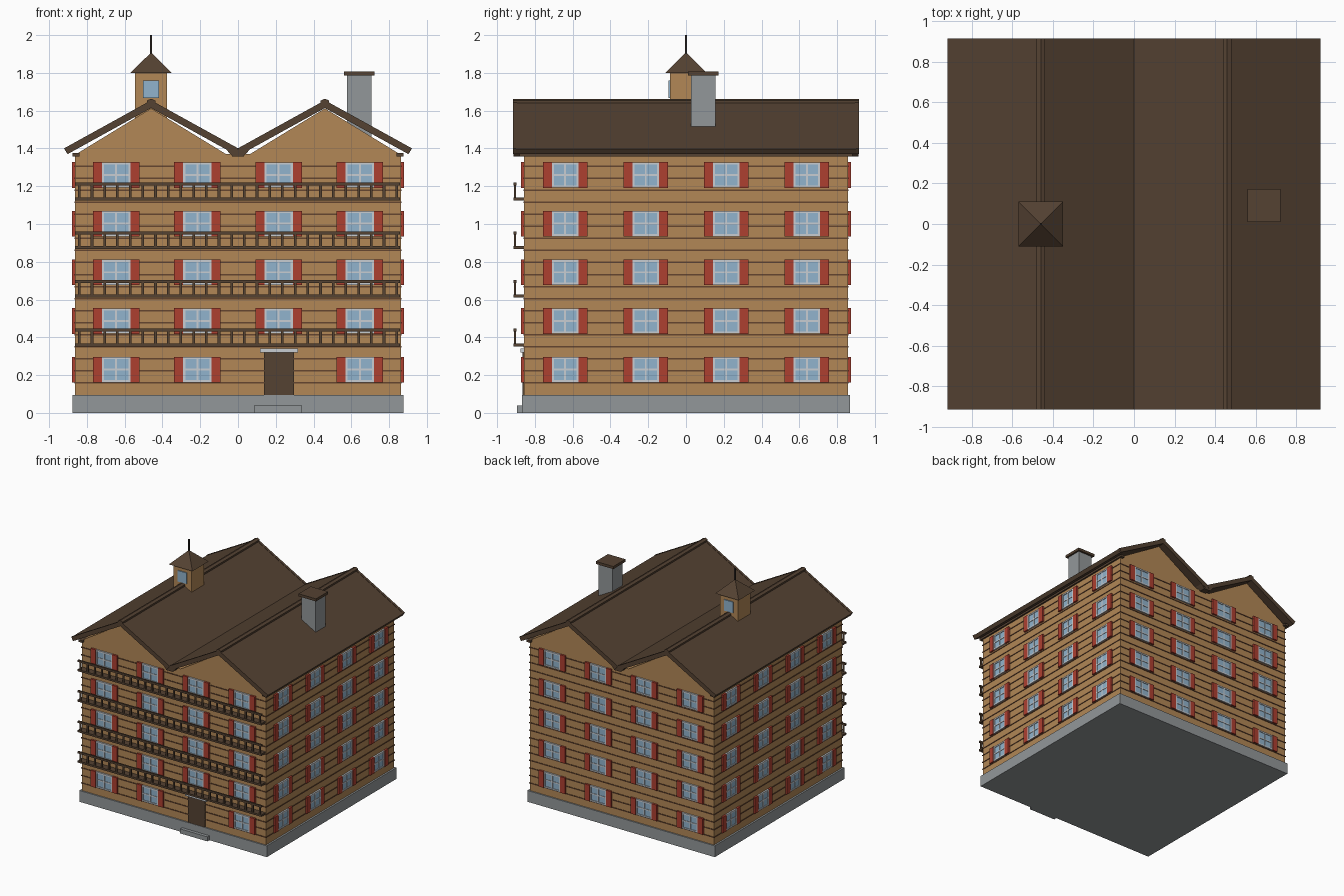
import bpy, bmesh
from mathutils import Vector

if "Cube" in bpy.data.objects:
    bpy.data.objects.remove(bpy.data.objects["Cube"])


def material(name, rgb):
    m = bpy.data.materials.new(name)
    m.diffuse_color = (*rgb, 1)
    m.use_nodes = True
    m.node_tree.nodes["Principled BSDF"].inputs["Base Color"].default_value = m.diffuse_color
    return m


WOOD = material("honey wood", (0.445, 0.242, 0.093))
ROOF = material("dark brown", (0.089, 0.054, 0.032))
SEAM = material("seam brown", (0.130, 0.058, 0.028))
STONE = material("grey stone", (0.29, 0.31, 0.32))
RED = material("shutter red", (0.42, 0.050, 0.030))
GLASS = material("pale blue glass", (0.283, 0.456, 0.610))
TRIM = material("light trim", (0.58, 0.61, 0.645))
IRON = material("dark iron", (0.03, 0.022, 0.018))

BX, BY = 0.862, 0.857          # half size of the walls
Z0, Z1 = 0.095, 1.37           # wall bottom and top


def finish(name, bm, mat):
    bmesh.ops.recalc_face_normals(bm, faces=bm.faces)
    me = bpy.data.meshes.new(name)
    bm.to_mesh(me)
    bm.free()
    me.materials.append(mat)
    ob = bpy.data.objects.new(name, me)
    bpy.context.collection.objects.link(ob)
    return ob


def add_box(bm, x0, x1, y0, y1, z0, z1):
    lo = Vector((min(x0, x1), min(y0, y1), z0))
    hi = Vector((max(x0, x1), max(y0, y1), z1))
    size, mid = hi - lo, (hi + lo) / 2
    for v in bmesh.ops.create_cube(bm, size=1)["verts"]:
        v.co = Vector(a * b for a, b in zip(v.co, size)) + mid


def boxes(name, mat, items):
    bm = bmesh.new()
    for it in items:
        add_box(bm, *it)
    return finish(name, bm, mat)


def extrude_y(name, mat, profile, y0, y1):
    bm = bmesh.new()
    face = bm.faces.new([bm.verts.new((x, y0, z)) for x, z in profile])
    ext = bmesh.ops.extrude_face_region(bm, geom=[face])["geom"]
    bmesh.ops.translate(bm, vec=(0, y1 - y0, 0),
                        verts=[g for g in ext if isinstance(g, bmesh.types.BMVert)])
    return finish(name, bm, mat)


def on_wall(side, u, z, w, h, depth):
    """Box extents for a plate standing out from one of the four walls."""
    a, b, c, d = u - w / 2, u + w / 2, z - h / 2, z + h / 2
    if side in ("front", "back"):
        s = -1 if side == "front" else 1
        return (a, b, s * (BY - 0.005), s * (BY + depth), c, d)
    s = -1 if side == "left" else 1
    return (s * (BX - 0.005), s * (BX + depth), a, b, c, d)


# plinth, entrance step and log walls
boxes("plinth", STONE, [(-0.877, 0.877, -0.868, 0.868, 0, Z0)])
boxes("entrance_step", STONE, [(0.085, 0.34, -0.895, -0.85, 0, 0.038)])
boxes("walls", WOOD, [(-BX, BX, -BY, BY, Z0, Z1)])

# dark seams between the logs
pitch = (Z1 - Z0) / 20
boxes("log_seams", SEAM, [(-BX - 0.004, BX + 0.004, -BY - 0.004, BY + 0.004,
                           Z0 + i * pitch - 0.004, Z0 + i * pitch + 0.004)
                          for i in range(1, 20)])
boxes("wall_plates", ROOF, [(s * 0.84, s * 0.875, -0.882, 0.882, 1.358, 1.376)
                            for s in (-1, 1)])

# windows and shutters on all four sides; the door takes one front place
panes, frames, shutters = [], [], []
for side in ("front", "back", "left", "right"):
    wide = side in ("front", "back")
    w, off, h = (0.152, 0.099, 0.134) if wide else (0.142, 0.094, 0.134)
    cols = (-0.645, -0.215, 0.215, 0.645) if wide else (-0.64, -0.213, 0.213, 0.64)
    for row in range(5):
        z = 0.229 + row * 0.2577
        for c, u in enumerate(cols):
            if side == "front" and row == 0 and c == 2:
                continue
            panes.append(on_wall(side, u, z, w - 0.01, h - 0.01, 0.007))
            for s in (-1, 1):
                frames.append(on_wall(side, u + s * (w / 2 - 0.006), z, 0.012, h, 0.013))
                frames.append(on_wall(side, u, z + s * (h / 2 - 0.006), w, 0.012, 0.0128))
                shutters.append(on_wall(side, u + s * off, z, 0.047, 0.136, 0.016))
            frames.append(on_wall(side, u, z, 0.010, h - 0.02, 0.0115))
            frames.append(on_wall(side, u, z, w - 0.02, 0.010, 0.011))
boxes("window_panes", GLASS, panes)
boxes("window_frames", TRIM, frames)
boxes("shutters", RED, shutters)

# entrance door and lintel
boxes("door", ROOF, [on_wall("front", 0.217, 0.208, 0.158, 0.225, 0.009)])
boxes("door_lintel", TRIM, [on_wall("front", 0.217, 0.33, 0.2, 0.02, 0.02)])

# balconies: slab, top rail and balusters
parts = []
for i in range(4):
    z = 0.352 + i * 0.2577
    parts.append((-0.862, 0.858, -0.912, -BY + 0.005, z, z + 0.016))
    parts.append((-0.862, 0.858, -0.912, -0.898, z + 0.078, z + 0.094))
    for k in range(26):
        x = -0.84 + k * 1.68 / 25
        parts.append((x - 0.007, x + 0.007, -0.910, -0.900, z + 0.01, z + 0.08))
boxes("balconies", ROOF, parts)

# twin roofs with gables, ridge caps and barge boards
for tag, cx in (("left", -0.46), ("right", 0.46)):
    extrude_y(tag + "_gable", WOOD,
              [(cx - 0.405, 1.365), (cx + 0.405, 1.365), (cx, 1.612)], -BY, BY)

    def chevron(up):
        return [(cx - 0.46, 1.398 + up), (cx, 1.652 + up), (cx + 0.46, 1.398 + up),
                (cx + 0.442, 1.370), (cx, 1.614), (cx - 0.442, 1.370)]
    extrude_y(tag + "_roof", ROOF, chevron(0), -0.9, 0.9)
    for end, s in (("front", -1), ("back", 1)):
        extrude_y(f"{tag}_{end}_barge_board", ROOF, chevron(0.003), s * 0.895, s * 0.916)
    extrude_y(tag + "_ridge_cap", ROOF,
              [(cx - 0.022, 1.632), (cx + 0.022, 1.632), (cx + 0.022, 1.654),
               (cx, 1.663), (cx - 0.022, 1.654)], -0.916, 0.916)
extrude_y("valley_gutter", ROOF, [(-0.06, 1.392), (-0.03, 1.358), (0.03, 1.358),
                                  (0.06, 1.392), (0, 1.396)], -0.914, 0.914)

# chimney
boxes("chimney", STONE, [(0.577, 0.708, 0.027, 0.155, 1.42, 1.79)])
boxes("chimney_cap", ROOF, [(0.56, 0.723, 0.01, 0.172, 1.786, 1.808)])

# bell turret with pyramid roof and spire
TX = -0.46
boxes("turret", WOOD, [(TX - 0.084, TX + 0.084, -0.084, 0.084, 1.55, 1.802)])
boxes("turret_windows", GLASS, [(TX - 0.042, TX + 0.042, s * 0.08, s * 0.092, 1.667, 1.76)
                                for s in (-1, 1)])
bm = bmesh.new()
base = [bm.verts.new((TX + a * 0.11, b * 0.11, 1.8))
        for a, b in ((-1, -1), (1, -1), (1, 1), (-1, 1))]
tip = bm.verts.new((TX, 0, 1.908))
bm.faces.new(base)
for i in range(4):
    bm.faces.new((base[i], base[(i + 1) % 4], tip))
finish("turret_roof", bm, ROOF)
boxes("spire", IRON, [(TX - 0.005, TX + 0.005, -0.005, 0.005, 1.88, 2.0)])
